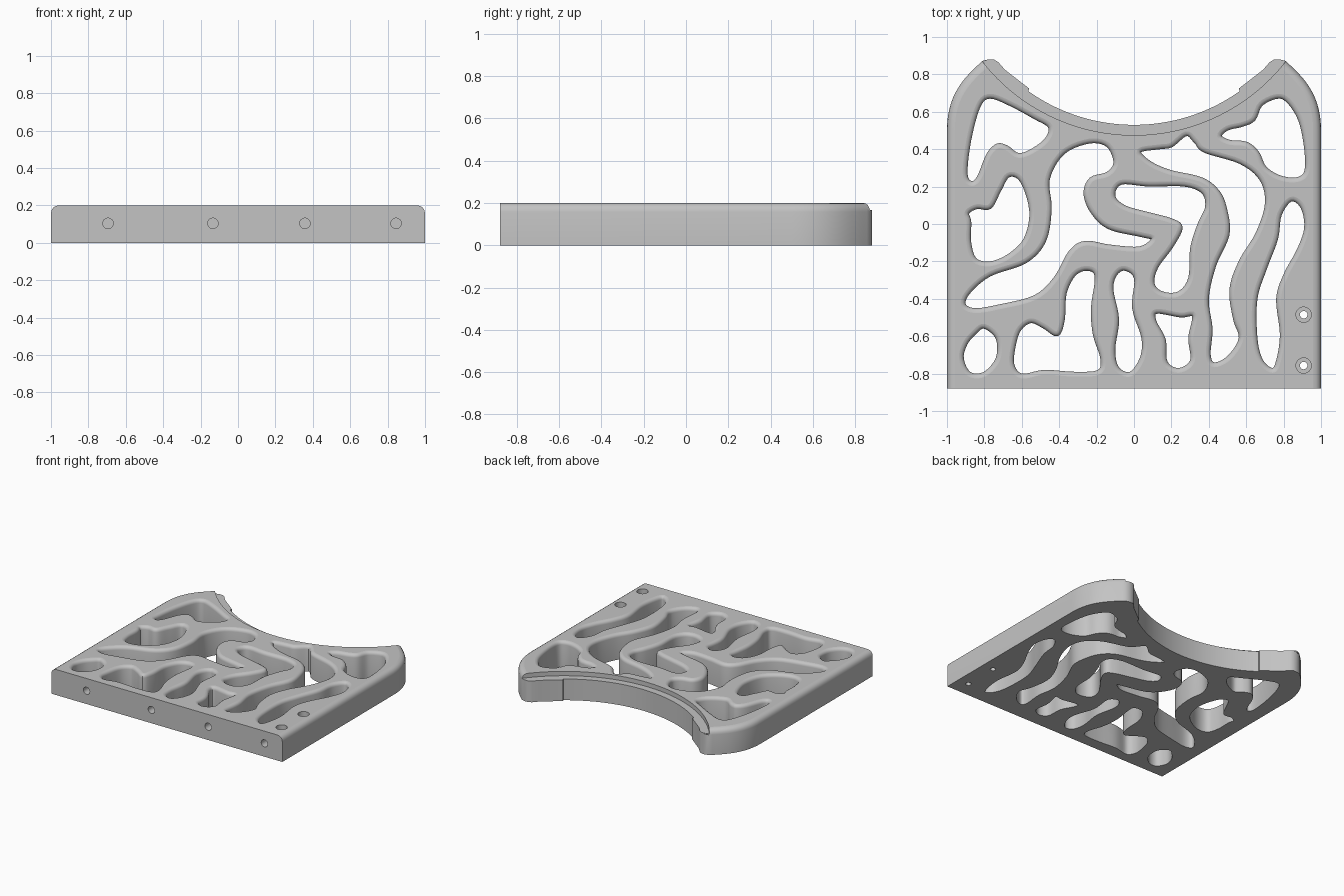
import bpy, bmesh, math
from mathutils import Vector
from mathutils.geometry import interpolate_bezier

cube = bpy.data.objects.get("Cube")
if cube:
    bpy.data.objects.remove(cube, do_unlink=True)

HEIGHT = 0.2
LEDGE_Z = 0.166
ARC_CENTER = 1.506
FILLET_STEPS = 4

grey = bpy.data.materials.new("plain grey")
grey.use_nodes = True
grey.diffuse_color = (0.55, 0.55, 0.55, 1)
grey.node_tree.nodes["Principled BSDF"].inputs["Base Color"].default_value = grey.diffuse_color


def smooth_loop(points, samples=5):
    """Closed Catmull-Rom curve through points given in hundredths, counter-clockwise."""
    pts = [Vector(p) / 100 for p in points]
    out = []
    for i in range(len(pts)):
        a, b, c, d = (pts[(i + k) % len(pts)] for k in (-1, 0, 1, 2))
        for s in range(samples):
            t = s / samples
            out.append(0.5 * (2 * b + (c - a) * t + (2 * a - 5 * b + 4 * c - d) * t * t
                              + (3 * b - a - 3 * c + d) * t ** 3))
    area = sum(p.cross(q) for p, q in zip(out, out[1:] + out[:1]))
    return out if area > 0 else out[::-1]


def outward(loop):
    """Outward unit normal at every point of a counter-clockwise loop."""
    result = []
    for i in range(len(loop)):
        t = (loop[(i + 1) % len(loop)] - loop[i - 1]).normalized()
        result.append(Vector((t.y, -t.x)))
    return result


def build_wall(bm, loop, moves, radius):
    """Vertical wall with a rounded top; returns the bottom and top edge loops."""
    levels = [(0, 0)]
    for k in range(FILLET_STEPS + 1):
        a = math.pi / 2 * k / FILLET_STEPS
        levels.append((radius * (1 - math.cos(a)), HEIGHT - radius * (1 - math.sin(a))))
    rings = [[bm.verts.new((*(p + m * r), z)) for p, m in zip(loop, moves)] for r, z in levels]
    n = len(loop)
    for low, high in zip(rings, rings[1:]):
        for i in range(n):
            j = (i + 1) % n
            bm.faces.new((low[i], low[j], high[j], high[i]))
    return [[bm.edges.get((r[i], r[(i + 1) % n])) for i in range(n)] for r in (rings[0], rings[-1])]


# Organic openings, one closed path each
openings = []


def opening(*points):
    openings.append(smooth_loop(points))


# back right corner
opening((-77, 68), (-66, 64), (-53, 57), (-45, 52), (-47, 45), (-55, 39), (-62, 37), (-68, 41),
        (-73, 42), (-78, 37), (-83, 25), (-87, 22), (-90, 27), (-88, 45), (-83, 63))
# right middle
opening((-67, 26), (-60, 23), (-55, 7), (-58, -8), (-67, -17), (-77, -21), (-85, -19), (-88, -10),
        (-88, 1), (-89, 6), (-84, 9), (-77, 9), (-72, 18))
# long winding slot
opening((-24, 44), (-38, 38), (-46, 24), (-45, 8), (-48, -9), (-58, -20), (-77, -27), (-88, -36),
        (-91, -43), (-85, -46), (-72, -44), (-53, -39), (-42, -29), (-34, -15), (-26, -10),
        (-13, -12), (3, -13), (10, -8), (4, -6), (-13, -2), (-22, 6), (-26, 16), (-23, 24),
        (-14, 27), (-10, 33), (-14, 42))
# centre hook
opening((-7, 22), (8, 21), (27, 21), (37, 17), (39, 9), (35, 0), (31, -13), (30, -29), (24, -37),
        (15, -37), (10, -32), (12, -23), (20, -12), (25, -2), (20, 2), (9, 5), (-5, 9), (-11, 15))
# left winding slot
opening((3, 39), (14, 41), (20, 42), (28, 48), (33, 44), (38, 39), (57, 33), (68, 24), (71, 11),
        (66, -5), (57, -20), (52, -35), (54, -51), (57, -61), (51, -71), (43, -75), (40, -70),
        (41, -56), (39, -40), (43, -22), (50, -6), (49, 7), (45, 17), (36, 24), (19, 28), (8, 33))
# back left corner
opening((77, 68), (68, 64), (64, 56), (58, 53), (50, 51), (46, 47), (51, 44), (60, 43), (66, 38),
        (70, 30), (78, 25), (87, 24), (92, 28), (92, 40), (89, 55), (83, 65))
# left long slot
opening((84, 13), (90, 9), (92, -2), (88, -14), (81, -27), (77, -40), (79, -59), (77, -73),
        (74, -78), (68, -73), (65, -61), (65, -40), (70, -24), (76, -8), (78, 5))
# front row
opening((-80, -55), (-73, -61), (-73, -72), (-80, -80), (-88, -80), (-92, -72), (-90, -64), (-85, -58))
opening((-25, -24), (-20, -28), (-22, -45), (-21, -59), (-17, -72), (-19, -79), (-32, -80), (-48, -79),
        (-60, -81), (-65, -75), (-64, -64), (-61, -56), (-55, -52), (-48, -55), (-41, -59), (-38, -51),
        (-37, -37), (-32, -27))
opening((-5, -24), (1, -29), (0, -45), (5, -61), (4, -72), (-2, -80), (-9, -77), (-11, -67),
        (-9, -51), (-12, -35), (-10, -27))
opening((12, -47), (25, -49), (32, -49), (30, -61), (31, -73), (24, -78), (17, -74), (16, -62), (11, -52))

# Plate outline: left half with rounded back corner, pointed tip, tab and concave arc
corner = interpolate_bezier(Vector((1, 0.5)), Vector((1, 0.7)), Vector((0.9, 0.79)), Vector((0.81, 0.872)), 16)
corner = [Vector(p[:2]) for p in corner]
tip = [Vector(p) for p in ((0.78, 0.88), (0.75, 0.88), (0.725, 0.865), (0.69, 0.825), (0.56, 0.724))]
start = math.asin(0.565 / 0.976)
arc = []
for k in range(25):
    a = start * (1 - k / 24)
    arc.append(Vector((math.sin(a) * 0.976, ARC_CENTER - math.cos(a) * 0.976)))
half = [Vector((1, -0.88))] + corner + tip + arc
outline = half + [Vector((-p.x, p.y)) for p in half[-2::-1]]

# Only the sides and the back corners are rounded over
rounded = len(corner) + 1
moves = [-v for v in outward(outline)]
for i in range(len(outline)):
    if rounded <= i < len(outline) - rounded:
        moves[i] = Vector((0, 0))
moves[0], moves[-1] = Vector((-1, 0)), Vector((1, 0))

bm = bmesh.new()
bottom, top = build_wall(bm, outline, moves, 0.042)
for loop in openings:
    normals = outward(loop)
    wall = [p - n * 0.01 for p, n in zip(loop, normals)]
    low, high = build_wall(bm, wall, normals, 0.026)
    bottom += low
    top += high
for edges, z in ((bottom, -1), (top, 1)):
    bmesh.ops.triangle_fill(bm, edges=edges, use_beauty=True, normal=(0, 0, z))
bmesh.ops.recalc_face_normals(bm, faces=bm.faces)
mesh = bpy.data.meshes.new("openwork_plate")
bm.to_mesh(mesh)
bm.free()
mesh.materials.append(grey)
plate = bpy.data.objects.new("openwork_plate", mesh)
bpy.context.collection.objects.link(plate)
bpy.context.view_layer.objects.active = plate


def drill(location, radius, depth, sides=24, tilt=0):
    """Cut a cylinder out of the plate and remove the cutter."""
    bpy.ops.mesh.primitive_cylinder_add(vertices=sides, radius=radius, depth=depth,
                                        location=location, rotation=(tilt, 0, 0))
    cutter = bpy.context.object
    cutter.hide_render = True
    cutter.data.materials.append(grey)
    bpy.context.view_layer.objects.active = plate
    cut = plate.modifiers.new("cut", "BOOLEAN")
    cut.operation, cut.solver, cut.object = "DIFFERENCE", "EXACT", cutter
    bpy.ops.object.modifier_apply(modifier=cut.name)
    bpy.data.objects.remove(cutter, do_unlink=True)


# Lowered ledge along the concave back
drill((0, ARC_CENTER, LEDGE_Z + 0.1), 1.031, 0.2, sides=192)
# Blind holes in the front edge
for x in (-0.695, -0.134, 0.358, 0.845):
    drill((x, -0.88, 0.104), 0.028, 0.2, tilt=math.pi / 2)
# Counterbored screw holes near the left side
for y in (-0.485, -0.757):
    drill((0.907, y, HEIGHT), 0.041, 0.1)
    drill((0.907, y, HEIGHT / 2), 0.02, 0.5)

# Smooth walls, flat top and bottom
bpy.ops.object.select_all(action="DESELECT")
plate.select_set(True)
bpy.context.view_layer.objects.active = plate
bpy.ops.object.shade_smooth_by_angle(angle=math.radians(32))
for face in plate.data.polygons:
    if abs(face.normal.z) > 0.995:
        face.use_smooth = False
